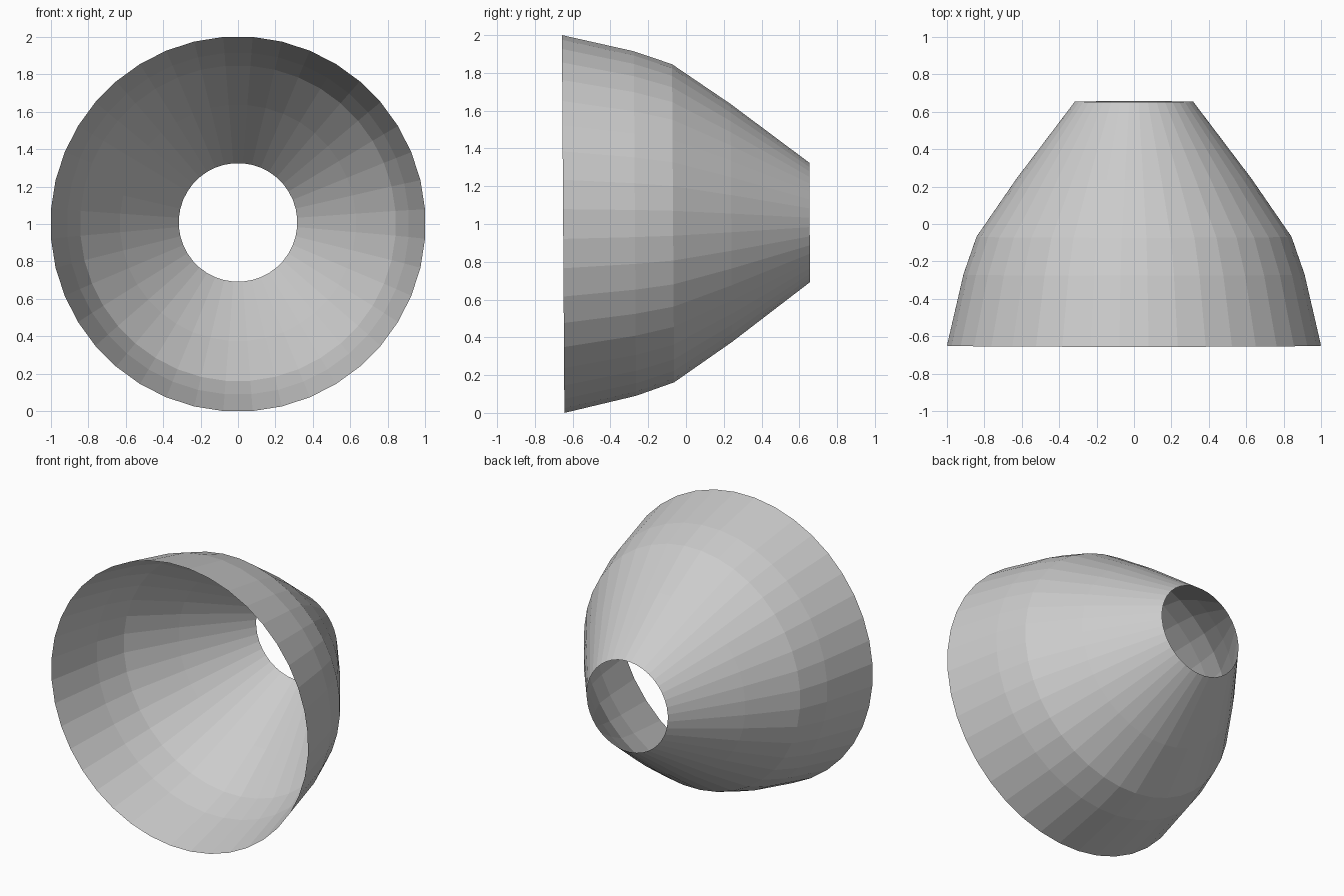
import bpy, bmesh, math
from mathutils import Matrix, Vector

if "Cube" in bpy.data.objects:
    bpy.data.objects.remove(bpy.data.objects["Cube"])

SIDES = 40
TILT = 0.0065  # the shell leans very slightly back
# (position along axis, radius), wide front rim to narrow back rim
PROFILE = [(-0.65, 1.0), (-0.27, 0.912), (-0.068, 0.842), (0.24, 0.63), (0.655, 0.316)]

# Open, tapered shell made of stacked rings
bm = bmesh.new()
rings = []
for y, r in PROFILE:
    r /= math.cos(math.pi / SIDES)
    ring = []
    for i in range(SIDES):
        a = (i + 0.5) * 2 * math.pi / SIDES
        ring.append(bm.verts.new((r * math.cos(a), y, r * math.sin(a))))
    rings.append(ring)
for a, b in zip(rings, rings[1:]):
    for i in range(SIDES):
        j = (i + 1) % SIDES
        bm.faces.new((a[i], b[i], b[j], a[j]))
bm.transform(Matrix.Rotation(TILT, 4, 'X'))

# Stand on the ground and centre
bm.transform(Matrix.Translation(Vector((0, 0, -min(v.co.z for v in bm.verts)))))
ys = [v.co.y for v in bm.verts]
bm.transform(Matrix.Translation(Vector((0, -(min(ys) + max(ys)) / 2, 0))))
bmesh.ops.recalc_face_normals(bm, faces=bm.faces)

mesh = bpy.data.meshes.new("lamp_shade")
bm.to_mesh(mesh)
bm.free()
shade = bpy.data.objects.new("lamp_shade", mesh)
bpy.context.collection.objects.link(shade)
